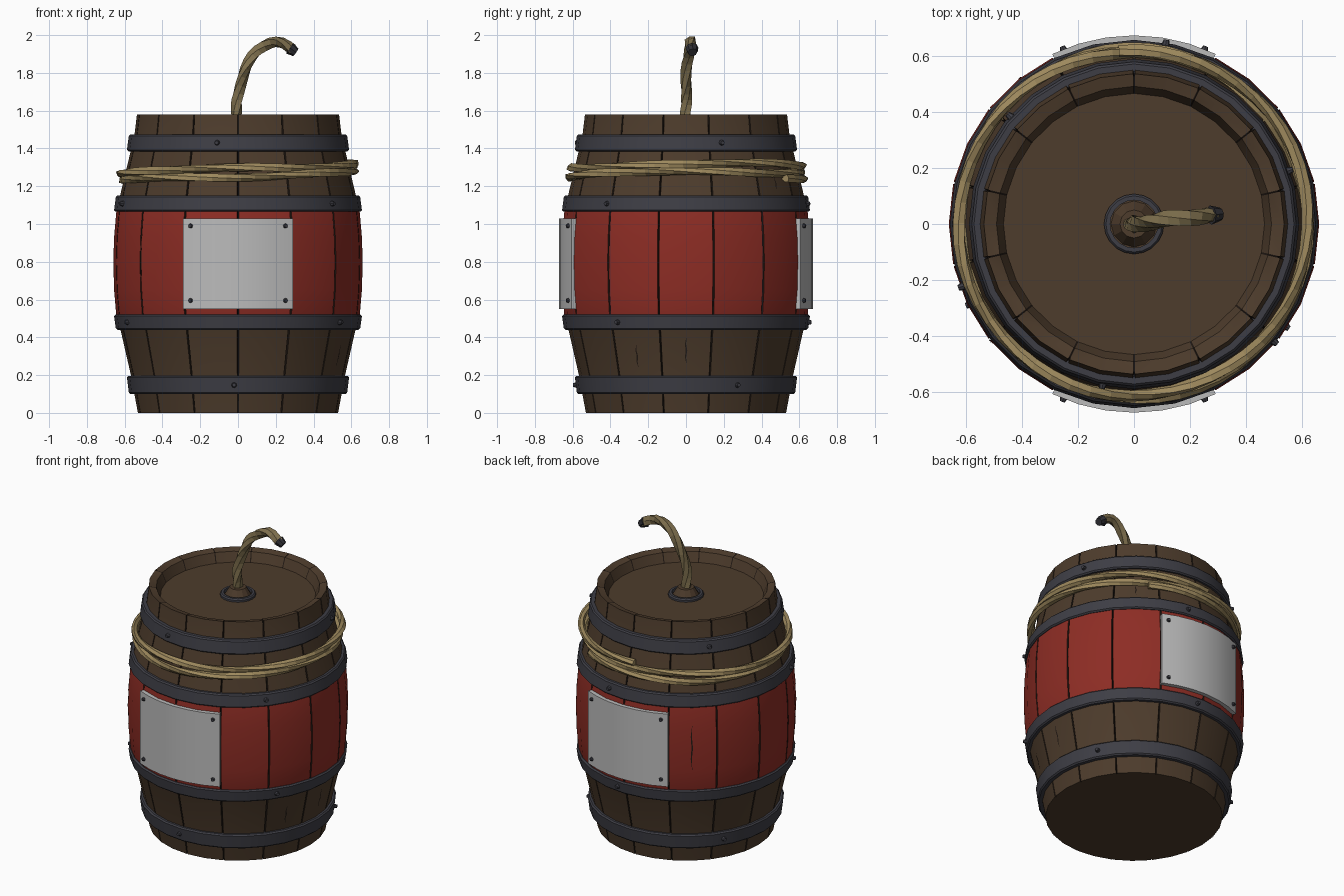
import bpy, bmesh, math
from math import sin, cos, pi, radians
from mathutils import Vector, Matrix

cube = bpy.data.objects.get("Cube")
if cube:
    bpy.data.objects.remove(cube, do_unlink=True)


def material(name, rgb):
    m = bpy.data.materials.new(name)
    m.use_nodes = True
    col = (*rgb, 1)
    m.diffuse_color = col
    node = m.node_tree.nodes["Principled BSDF"]
    node.inputs["Base Color"].default_value = col
    node.inputs["Roughness"].default_value = 0.8
    return m


WOOD = material("brown wood", (0.075, 0.045, 0.025))
RED = material("red paint", (0.27, 0.026, 0.018))
SEAM = material("dark seam", (0.016, 0.010, 0.007))
IRON = material("dark iron", (0.048, 0.048, 0.06))
PLATE = material("pale grey plate", (0.50, 0.50, 0.50))
ROPE = material("tan rope", (0.34, 0.25, 0.11))
FUSE = material("olive rope", (0.21, 0.16, 0.075))
TIP = material("burnt tip", (0.03, 0.03, 0.037))


def finish(bm, name, mats, smooth=True):
    bmesh.ops.recalc_face_normals(bm, faces=bm.faces)
    me = bpy.data.meshes.new(name)
    bm.to_mesh(me)
    bm.free()
    for m in mats:
        me.materials.append(m)
    ob = bpy.data.objects.new(name, me)
    bpy.context.scene.collection.objects.link(ob)
    if smooth:
        bpy.ops.object.select_all(action="DESELECT")
        ob.select_set(True)
        bpy.context.view_layer.objects.active = ob
        bpy.ops.object.shade_smooth_by_angle(angle=radians(30))
    return ob


def skin(bm, rings, wrap_ring=True, wrap_path=False, caps=True):
    """Join successive rings of points with quads."""
    vs = [[bm.verts.new(p) for p in ring] for ring in rings]
    n, m = len(vs), len(vs[0])
    for i in range(n if wrap_path else n - 1):
        for j in range(m if wrap_ring else m - 1):
            a, b = vs[i], vs[(i + 1) % n]
            k = (j + 1) % m
            bm.faces.new((a[j], a[k], b[k], b[j]))
    if caps and not wrap_path:
        bm.faces.new(vs[0])
        bm.faces.new(vs[-1])


def polar(r, a, z):
    return Vector((r * cos(a), r * sin(a), z))


# Barrel: staves divided by narrow grooves, painted band in the middle
STAVES = 14
STEP = 2 * pi / STAVES
GAP = radians(0.4)
LID_Z = 1.51
outline = [(0.53, 0), (0.567, 0.2), (0.622, 0.44), (0.643, 0.5), (0.656, 0.65),
           (0.66, 0.8), (0.656, 0.93), (0.643, 1.08), (0.622, 1.16), (0.567, 1.39),
           (0.547, 1.48), (0.535, 1.58), (0.49, 1.57), (0.465, LID_Z)]
columns = []
for s in range(STAVES):
    a = -pi / 2 + s * STEP
    columns += [(a, 0.012), (a + GAP, 0), (a + STEP / 2, 0), (a + STEP - GAP, 0)]
bm = bmesh.new()
skin(bm, [[polar(r - (d if r > 0.5 else 0), a, z) for a, d in columns]
          for r, z in outline])
for f in bm.faces:
    c = f.calc_center_median()
    turn = ((math.atan2(c.y, c.x) + pi / 2) / STEP) % 1
    if len(f.verts) == 4 and min(turn, 1 - turn) * STEP < GAP:
        f.material_index = 2
    elif 0.5 < c.z < 1.08:
        f.material_index = 1
finish(bm, "barrel_staves", [WOOD, RED, SEAM])


def surface_radius(z):
    for (r0, z0), (r1, z1) in zip(outline, outline[1:]):
        if z0 <= z <= z1:
            return r0 + (r1 - r0) * (z - z0) / (z1 - z0)


# Thin tapered cracks in some staves
bm = bmesh.new()
for deg, z0, z1 in [(-141, 0.68, 0.93), (128, 0.66, 0.95), (-26, 0.24, 0.36),
                    (51, 1.18, 1.25), (0, 0.26, 0.4)]:
    rows = []
    for i in range(5):
        t = i / 4
        z = z0 + (z1 - z0) * t
        mid = radians(deg + 0.25 * (-1) ** i)
        w = 0.001 + 0.006 * sin(pi * t)
        r = surface_radius(z) * cos(STEP / 4) + 0.017
        r = min(r, surface_radius(z) + 0.002)
        rows.append([polar(r, mid - w, z), polar(r, mid + w, z)])
    skin(bm, rows, wrap_ring=False, caps=False)
finish(bm, "stave_cracks", [SEAM], smooth=False)


def band(name, section, mat, start=0.0, arc=2 * pi, segs=28):
    """Sweep a closed (radius, height) section around the z axis."""
    full = arc > 6
    bm = bmesh.new()
    angles = [start + arc * i / segs for i in range(segs if full else segs + 1)]
    skin(bm, [[polar(r, a, z) for r, z in section] for a in angles], wrap_path=full)
    return finish(bm, name, [mat])


def rivets(name, spots, size):
    """Small faceted domes facing outward at (degrees, radius, height)."""
    bm = bmesh.new()
    for deg, r, z in spots:
        a = radians(deg)
        rot = polar(1, a, 0).to_track_quat("Z", "Y").to_matrix().to_4x4()
        bmesh.ops.create_cone(bm, cap_ends=True, segments=8, radius1=size,
                              radius2=size * 0.55, depth=0.03,
                              matrix=Matrix.Translation(polar(r, a, z)) @ rot)
    finish(bm, name, [IRON], smooth=False)


# Iron hoops with three rivets each
studs = []
for name, z0, z1, r0, r1, deg in [("bottom_hoop", 0.10, 0.195, 0.578, 0.588, 28),
                                  ("lower_hoop", 0.44, 0.52, 0.647, 0.656, 86),
                                  ("upper_hoop", 1.065, 1.15, 0.656, 0.647, 80),
                                  ("top_hoop", 1.385, 1.475, 0.588, 0.578, 19)]:
    e = 0.008
    band(name, [(r0 - 0.06, z0), (r0 - e, z0), (r0, z0 + e),
                (r1, z1 - e), (r1 - e, z1), (r1 - 0.06, z1)], IRON)
    studs += [(deg + 120 * k, (r0 + r1) / 2, (z0 + z1) / 2) for k in range(3)]
rivets("hoop_rivets", studs, 0.018)

# Curved plates on the front and back, riveted at the corners
half = math.asin(0.29 / 0.67)
corners = []
for name, deg in [("front_plate", -90), ("back_plate", 90)]:
    band(name, [(0.64, 0.55), (0.672, 0.55), (0.672, 1.03), (0.64, 1.03)],
         PLATE, radians(deg) - half, 2 * half, 6)
    corners += [(deg + s * 22, 0.668, z) for s in (-1, 1) for z in (0.595, 0.99)]
rivets("plate_rivets", corners, 0.017)

# Collar and plug in the lid
band("lid_collar", [(0.085, LID_Z - 0.01), (0.107, LID_Z - 0.01), (0.107, LID_Z + 0.012),
                    (0.1, LID_Z + 0.02), (0.085, LID_Z + 0.02)], IRON, segs=20)
bm = bmesh.new()
bmesh.ops.create_cone(bm, cap_ends=True, segments=12, radius1=0.085, radius2=0.05,
                      depth=0.06, matrix=Matrix.Translation((0, 0, LID_Z + 0.025)))
finish(bm, "fuse_plug", [WOOD], smooth=False)


def twisted(name, path, radius, mat, twist):
    """Sweep a lobed, turning section along a path of points."""
    bm = bmesh.new()
    rings = []
    for i, p in enumerate(path):
        t = (path[min(i + 1, len(path) - 1)] - path[max(i - 1, 0)]).normalized()
        side = Vector((0, 1, 0)) if abs(t.y) < 0.5 and name == "fuse" else Vector((0, 0, 1))
        u = t.cross(side).normalized()
        v = t.cross(u)
        ring = []
        for k in range(6):
            a = k * pi / 3 + i * twist
            r = radius * (1 if k % 2 else 0.78)
            ring.append(p + u * r * cos(a) + v * r * sin(a))
        rings.append(ring)
    skin(bm, rings)
    return finish(bm, name, [mat], smooth=False)


# Rope wound twice around the upper staves
coil = []
TURN = radians(757)
N = 110
for i in range(N + 1):
    t = i / N
    a = radians(95) - TURN * t
    z = 1.315 - 0.085 * t + 0.012 * cos(a) + 0.006 * sin(3 * a + 4 * t)
    coil.append(polar(0.617 + 0.007 * sin(2 * a + 5 * t), a, z))
twisted("rope_coil", coil, 0.024, ROPE, 0.22)

# Fuse bending over to a burnt tip
knots = [Vector(p) for p in [(0, 0, 1.5), (-0.005, 0, 1.6), (0.0, 0, 1.69), (0.04, 0.005, 1.82),
                             (0.105, 0.015, 1.92), (0.2, 0.025, 1.968), (0.285, 0.033, 1.923)]]
bend = []
for i in range(len(knots) - 1):
    p0, p1 = knots[max(i - 1, 0)], knots[i]
    p2, p3 = knots[i + 1], knots[min(i + 2, len(knots) - 1)]
    for s in range(3):
        t = s / 3
        bend.append(0.5 * (2 * p1 + (p2 - p0) * t + (2 * p0 - 5 * p1 + 4 * p2 - p3) * t * t
                           + (3 * p1 - p0 - 3 * p2 + p3) * t ** 3))
bend.append(knots[-1])
twisted("fuse", bend, 0.033, FUSE, 0.3)
aim = (bend[-1] - bend[-2]).normalized()
bm = bmesh.new()
bmesh.ops.create_cone(bm, cap_ends=True, segments=8, radius1=0.034, radius2=0.024, depth=0.04,
                      matrix=Matrix.Translation(knots[-1] + aim * 0.006)
                      @ aim.to_track_quat("Z", "Y").to_matrix().to_4x4())
finish(bm, "fuse_tip", [TIP], smooth=False)
